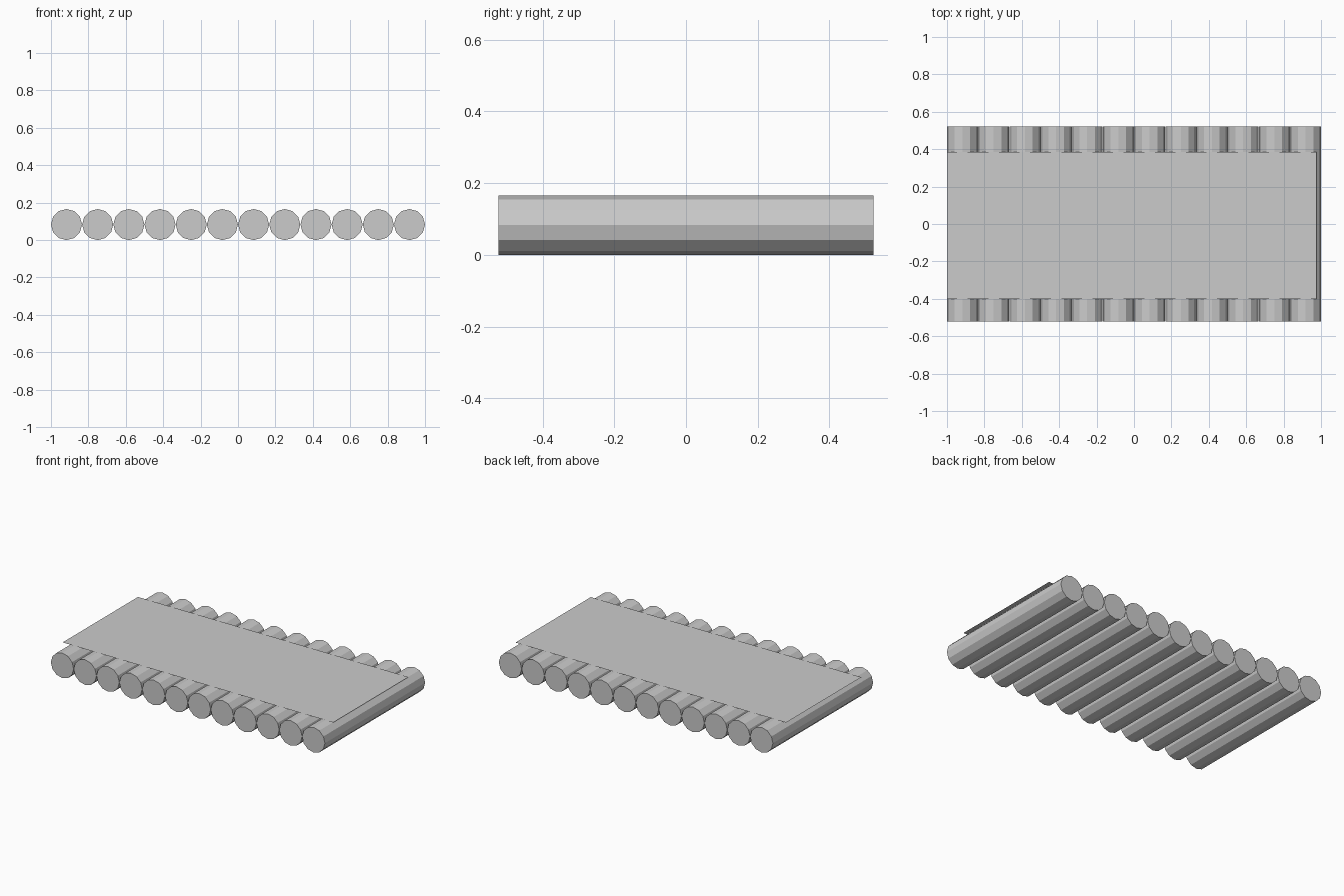
import bpy, math

if "Cube" in bpy.data.objects:
    bpy.data.objects.remove(bpy.data.objects["Cube"])

COUNT = 12
RADIUS = 0.083
LENGTH = 1.045
FIRST = -1 + RADIUS
PITCH = (2 - 2 * RADIUS) / (COUNT - 1)

# Row of twelve-sided logs lying along y
for i in range(COUNT):
    bpy.ops.mesh.primitive_cylinder_add(
        vertices=12, radius=RADIUS, depth=LENGTH,
        location=(FIRST + i * PITCH, 0, RADIUS),
        rotation=(math.pi / 2, 0, 0))
    bpy.context.object.name = f"log_{i + 1}"

# Thin sheet resting on top of the logs
x0, x1, y0, y1, z = -1.0, 0.975, -0.40, 0.385, 2 * RADIUS + 0.0005
mesh = bpy.data.meshes.new("deck_sheet")
mesh.from_pydata([(x0, y0, z), (x1, y0, z), (x1, y1, z), (x0, y1, z)], [], [(0, 1, 2, 3)])
sheet = bpy.data.objects.new("deck_sheet", mesh)
bpy.context.collection.objects.link(sheet)
